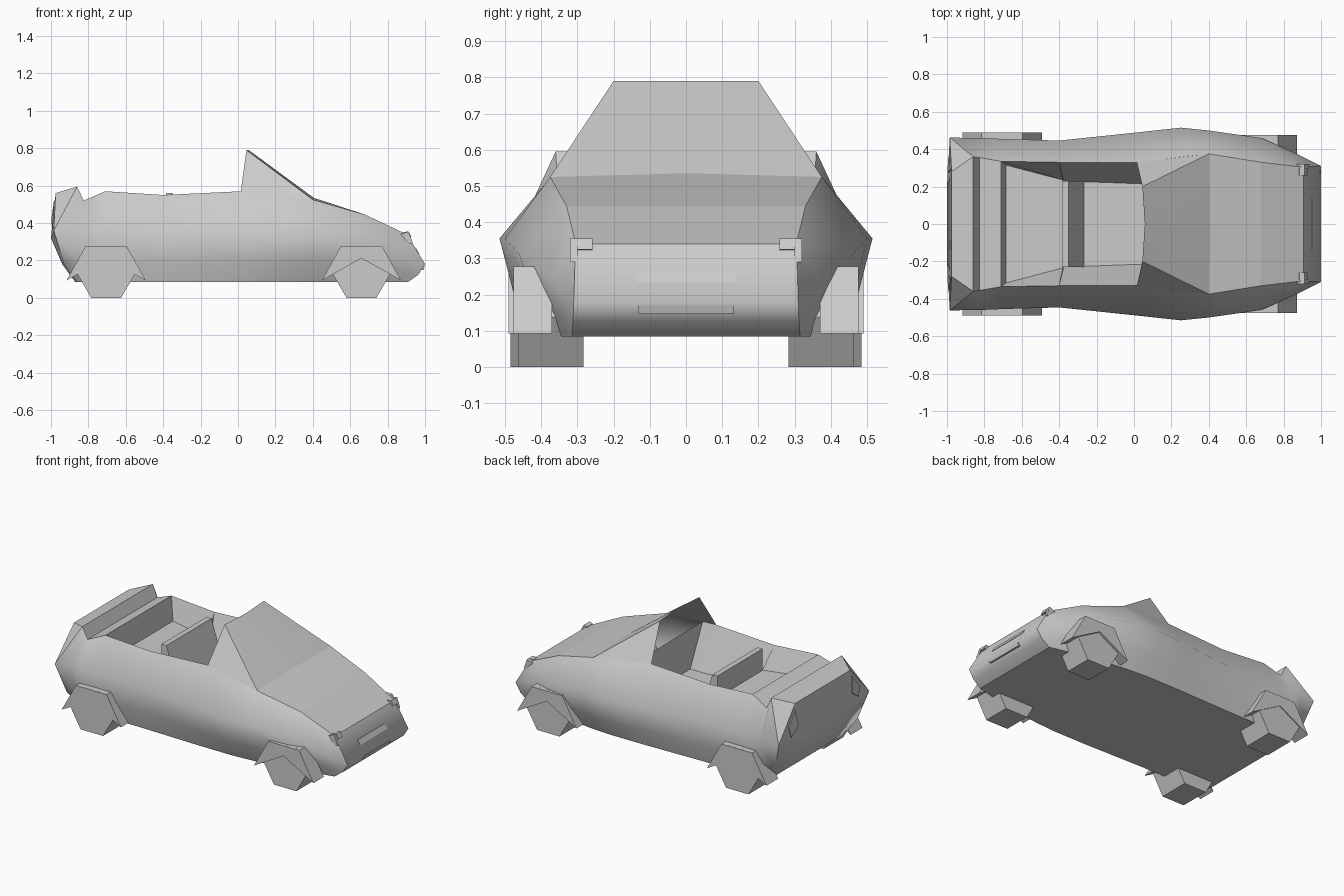
import bpy, bmesh
from math import cos, sin, radians

if "Cube" in bpy.data.objects:
    bpy.data.objects.remove(bpy.data.objects["Cube"])


def make(name, verts, faces, smooth=None):
    me = bpy.data.meshes.new(name)
    bm = bmesh.new()
    vs = [bm.verts.new(v) for v in verts]
    for f in faces:
        bm.faces.new([vs[i] for i in f])
    bmesh.ops.remove_doubles(bm, verts=bm.verts, dist=0.0005)
    bmesh.ops.recalc_face_normals(bm, faces=bm.faces)
    bm.to_mesh(me)
    bm.free()
    ob = bpy.data.objects.new(name, me)
    bpy.context.collection.objects.link(ob)
    if smooth:
        bpy.ops.object.select_all(action='DESELECT')
        ob.select_set(True)
        bpy.context.view_layer.objects.active = ob
        bpy.ops.object.shade_smooth_by_angle(angle=radians(smooth))
    return ob


def prism(name, pts, y0, y1):
    """Extrude an x-z profile from y0 to y1."""
    n = len(pts)
    verts = [(x, y, z) for y in (y0, y1) for x, z in pts]
    faces = [list(range(n)), list(range(n, 2 * n))]
    faces += [(i, (i + 1) % n, (i + 1) % n + n, i + n) for i in range(n)]
    return make(name, verts, faces)


def mirrored_ring(half):
    return list(half) + [(x, -y, z) for x, y, z in reversed(half)]


def section(x, bot, low, wide, shoulder):
    return [(x, bot, .085), (x, *low), (x, *wide), (x, *shoulder)]


# Body shell: half sections from tail to nose (sill, lower side, waist, shoulder)
sections = [
    [(-.87, .2, .085), (-.94, .2, .18), (-1, .2, .32), (-.975, .28, .56)],
    [(-.87, .34, .085), (-.93, .42, .18), (-.985, .462, .36), (-.975, .28, .56)],
    [(-.84, .39, .085), (-.85, .44, .2), (-.86, .46, .38), (-.86, .36, .595)],
    section(-.825, .40, (.445, .2), (.46, .38), (.355, .52)),
    section(-.71, .41, (.44, .2), (.455, .37), (.335, .57)),
    section(-.4, .41, (.435, .2), (.446, .36), (.33, .55)),
    section(.02, .42, (.46, .2), (.49, .36), (.33, .57)),
    section(.25, .42, (.475, .2), (.515, .355), (.358, .543)),
    section(.4, .41, (.465, .2), (.5, .355), (.375, .525)),
    section(.68, .37, (.42, .19), (.46, .31), (.33, .445)),
    [(.87, .325, .085), (.89, .34, .14), (.88, .37, .24), (.87, .308, .355)],
    [(.91, .315, .085), (.965, .312, .125), (1, .31, .18), (.905, .305, .34)],
]
OPEN = range(4, 9)          # spans left open for the cockpit and cowl
verts, faces = [], []
for s in sections:
    verts += mirrored_ring(s)
for k in range(len(sections) - 1):
    for i in range(8):
        if i == 3 and k in OPEN:
            continue
        j = (i + 1) % 8
        a, b, c, d = 8 * k + i, 8 * k + j, 8 * k + 8 + j, 8 * k + 8 + i
        if k == 1 and i == 2:         # tail pillar splits into two triangles
            faces += [(a, b, c), (a, c, d)]
        elif k == 1 and i == 4:
            faces += [(a, b, d), (b, c, d)]
        else:
            faces.append((a, b, c, d))
for base in (0, 8 * (len(sections) - 1)):     # tail and nose faces
    faces += [(base + i, base + i + 1, base + 6 - i, base + 7 - i) for i in range(3)]
body = make("body", verts, faces, 66)

# Crisp shoulder, sill, tail-pillar and nose-corner lines on the soft body
def key(v):
    return round(v[0], 3), round(abs(v[1]), 3), round(v[2], 3)

shoulders = {key(s[3]) for s in sections}
sills = {key(s[0]) for s in sections}
corner = {key(v) for v in sections[-1]}
pillar = {key(v) for v in (sections[0][2], *sections[1][2:], sections[2][3])}
for e in body.data.edges:
    a, b = (body.data.vertices[i].co for i in e.vertices)
    pair = {key(a), key(b)}
    along = a.y * b.y > 0
    if pair <= sills or (along and (pair <= corner or pair <= pillar)) \
            or (pair <= shoulders and (along or a.x < .3 or a.x > .9)):
        e.use_edge_sharp = True

# Cockpit tub: rim point and floor point per station
rim = {k: sections[k][3] for k in range(4, 9)}
dash = (.12, .342, .558)
tub = [(rim[4], (-.685, .315, .42)), (rim[5], (-.38, .235, .42)),
       (rim[5], (-.375, .23, .3)), (rim[6], (.04, .215, .3)),
       (dash, (.12, .215, .3))]
verts, faces = [], []
for r, f in tub:
    verts += mirrored_ring([r, f])
for k in range(len(tub) - 1):
    faces += [(4 * k + i, 4 * k + i + 1, 4 * k + i + 5, 4 * k + i + 4) for i in range(3)]
faces += [(0, 1, 2, 3), (16, 17, 18, 19)]
tub_ob = make("cockpit_tub", verts, faces)
tub_ob.data.flip_normals()

# Windshield with side panes, slightly bowed top edge
w = mirrored_ring([(.015, .33, .57), (.4, .375, .525), (.045, .2, .79)])
w += [(.058, 0, .79), (.405, 0, .535)]
make("windshield", w, [(0, 1, 2), (3, 4, 5), (2, 1, 7, 6), (6, 7, 4, 3)], 20)
# Cowl panel from the glass down to the hood
make("cowl", [(.4, .375, .525), (.405, 0, .535), (.4, -.375, .525),
              (.68, -.33, .445), (.68, 0, .445), (.68, .33, .445)],
     [(0, 1, 4, 5), (1, 2, 3, 4)], 28)

# Front seat back
prism("seat", [(-.385, .3), (-.385, .56), (-.35, .56), (-.268, .3)], -.23, .23)

# Wheels and arches
for end, cx, y_arch, y_wheel in (("front", .66, .477, .462), ("rear", -.705, .49, .484)):
    hexa = [(cx + .16 * cos(radians(60 * i)), .1386 + .16 * sin(radians(60 * i)))
            for i in range(6)]
    arch = [(cx - .212, .093), (cx - .11, .277), (cx + .11, .277),
            (cx + .212, .093), (cx, .212)]
    for side, s in (("left", 1), ("right", -1)):
        prism(f"{end}_{side}_wheel", hexa, s * .283, s * y_wheel)
        prism(f"{end}_{side}_arch", arch, s * .37, s * y_arch)

# Headlights and tail lights
for side, s in (("left", 1), ("right", -1)):
    prism(f"{side}_headlight", [(.87, .335), (.885, .352), (.912, .355), (.928, .325), (.90, .32)],
          s * .258, s * .3)
    prism(f"{side}_headlight_side", [(.87, .34), (.912, .355), (.935, .29), (.915, .29)],
          s * .3, s * .32)
    tail = [(-.984, .29, .52), (-.987, .36, .44), (-.994, .345, .37), (-.998, .275, .42)]
    front = [(x, s * y, z) for x, y, z in tail]
    back = [(x + .04, y, z) for x, y, z in front]
    make(f"{side}_tail_light", front + back,
         [(0, 1, 2, 3), (4, 5, 6, 7)] + [(i, (i + 1) % 4, (i + 1) % 4 + 4, i + 4) for i in range(4)])

# Nose plate and lower grille bar
prism("nose_plate", [(.93, .265), (.952, .265), (.97, .235), (.94, .235)], -.138, .138)
prism("grille_bar", [(.95, .17), (.998, .17), (.992, .148), (.95, .148)], -.132, .132)
